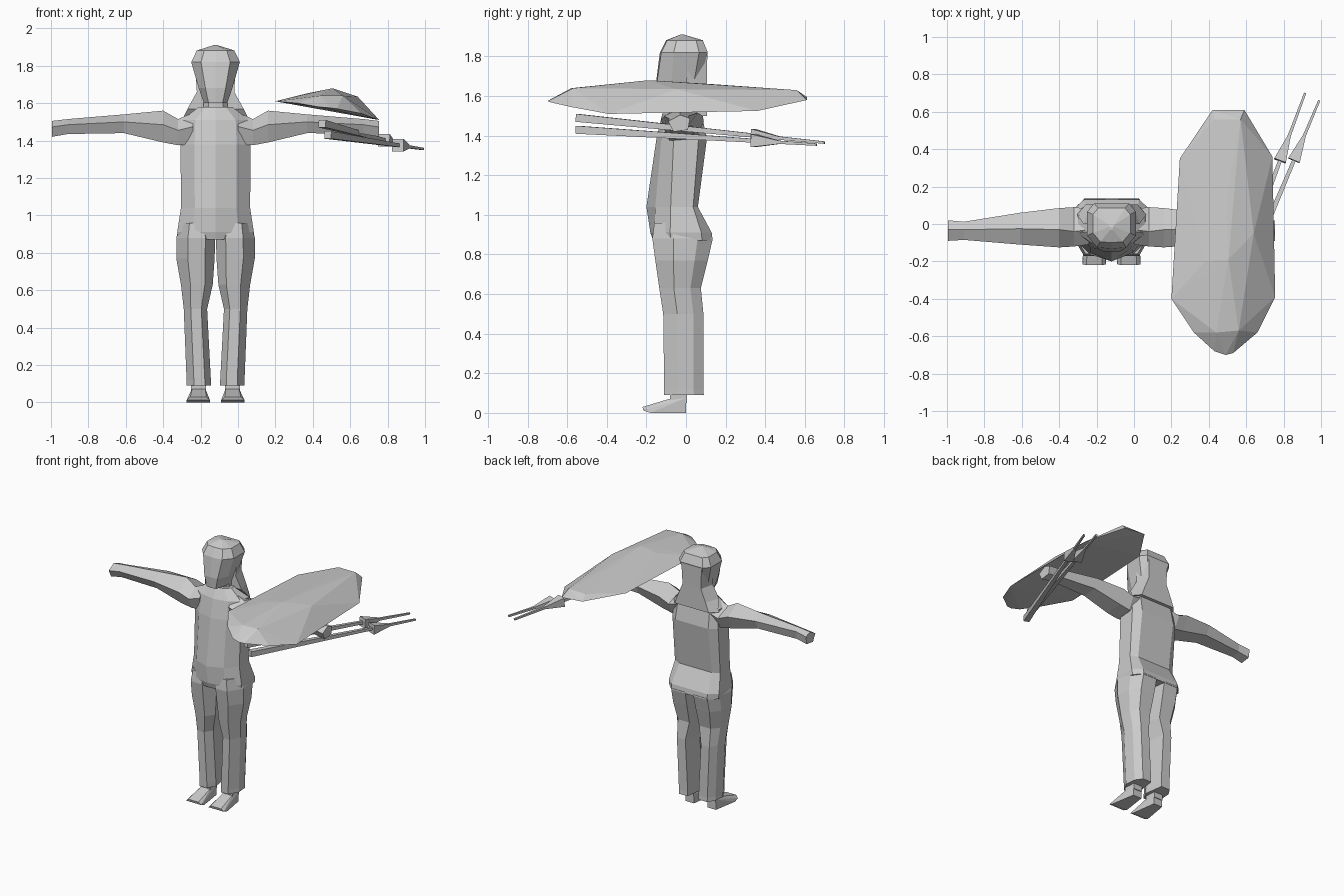
import bpy, bmesh
from mathutils import Vector

CX = -0.12  # body centre line
grey = bpy.data.materials.new("plain grey")
grey.diffuse_color = (0.6, 0.6, 0.6, 1)


def finish(name, bm):
    bmesh.ops.recalc_face_normals(bm, faces=bm.faces)
    me = bpy.data.meshes.new(name)
    bm.to_mesh(me)
    bm.free()
    me.materials.append(grey)
    ob = bpy.data.objects.new(name, me)
    bpy.context.collection.objects.link(ob)
    return ob


def loft(name, rings):
    """Skin a list of rings with equal point counts and cap both ends."""
    bm = bmesh.new()
    rows = [[bm.verts.new(p) for p in r] for r in rings]
    n = len(rows[0])
    for a, b in zip(rows, rows[1:]):
        for i in range(n):
            j = (i + 1) % n
            bm.faces.new((a[i], a[j], b[j], b[i]))
    bm.faces.new(rows[0])
    bm.faces.new(rows[-1])
    return finish(name, bm)


def hull(name, pts):
    bm = bmesh.new()
    for p in pts:
        bm.verts.new(p)
    bmesh.ops.convex_hull(bm, input=bm.verts)
    return finish(name, bm)


def ridged(z, hw, ridge, front, back, k=0.6):
    """Symmetric section: front ridge, front corners, sides, back corners."""
    half = [(hw * k, front), (hw, front * 0.5), (hw, back * 0.6), (hw * 0.72, back)]
    return ([(CX, ridge, z)] + [(CX + x, y, z) for x, y in half]
            + [(CX - x, y, z) for x, y in reversed(half)])


def oblong(z, x0, x1, y0, y1):
    """Section with bevelled front and square-ish back."""
    w, d = x1 - x0, y1 - y0
    return [(x0 + w * .25, y0, z), (x0 + w * .7, y0, z), (x1, y0 + d * .35, z),
            (x1 - w * .05, y0 + d * .75, z), (x0 + w * .7, y1, z),
            (x0 + w * .15, y1, z), (x0, y0 + d * .3, z)]


# Torso
loft("torso", [ridged(*r) for r in [
    (0.87, 0.200, -0.165, -0.15, 0.135), (0.91, 0.205, -0.18, -0.16, 0.13),
    (1.04, 0.185, -0.20, -0.155, 0.06), (1.38, 0.187, -0.15, -0.125, 0.105),
    (1.51, 0.18, -0.12, -0.10, 0.08), (1.58, 0.09, -0.08, -0.07, 0.06)]])

# Head, neck and hair
loft("head", [ridged(*r) for r in [
    (1.60, 0.062, -0.145, -0.14, 0.02), (1.68, 0.09, -0.15, -0.145, 0.07),
    (1.82, 0.13, -0.132, -0.125, 0.11), (1.882, 0.10, -0.10, -0.095, 0.085),
    (1.91, 0.01, -0.03, -0.03, -0.015)]])
loft("neck", [ridged(z, 0.065, -0.06, -0.055, 0.05) for z in (1.53, 1.68)])
loft("hair", [[(CX - w, a, z), (CX + w, a, z), (CX + w * .75, b, z), (CX - w * .75, b, z)]
              for z, w, a, b in [(1.50, .185, .05, .105), (1.57, .15, .00, .105),
                                 (1.66, .10, .00, .105), (1.82, .11, .02, .108)]])

for s, side in ((1, "left"), (-1, "right")):
    def mx(p):
        return (CX + s * p[0], p[1], p[2])

    # Arm: x offset, y front, y ridge, y back, z bottom, z top
    arm = []
    for x, yf, ym, yb, z0, z1 in [(.12, -.11, -.03, .08, 1.38, 1.55),
                                  (.20, -.12, -.04, .09, 1.375, 1.515),
                                  (.28, -.125, -.03, .085, 1.39, 1.56),
                                  (.49, -.11, -.025, .06, 1.44, 1.54),
                                  (.79, -.085, -.03, .012, 1.435, 1.515),
                                  (.875, -.09, -.03, .02, 1.42, 1.505)]:
        zm = (z0 + z1) / 2
        arm.append([mx(p) for p in [(x, yf, zm + .01), (x, ym, z1), (x, yb, zm + .025),
                                    (x, yb * .5, z0 + .01), (x, yf * .7, z0)]])
    loft(side + "_arm", arm)

    # Trouser leg
    loft(side + "_leg", [[mx(p) for p in oblong(*r)] for r in [
        (0.09, .025, .155, -.11, .09), (0.12, .025, .155, -.11, .088),
        (0.50, .045, .17, -.115, .088), (0.63, .015, .185, -.135, .075),
        (0.77, .005, .21, -.155, .11), (0.88, .002, .21, -.17, .135),
        (0.96, .02, .19, -.16, .09)]])

    # Foot: wedge sole and ankle
    hull(side + "_foot", [mx(p) for p in [
        (.03, -.215, .012), (.155, -.215, .012), (.05, -.22, .03), (.135, -.22, .03),
        (.055, 0, 0), (.125, 0, 0), (.03, -.18, 0), (.155, -.18, 0),
        (.055, -.07, .075), (.125, -.07, .075), (.055, 0, .075), (.125, 0, .075)]])
    loft(side + "_ankle", [[mx(p) for p in [(.05, -.08, z), (.13, -.08, z),
                                            (.125, .005, z), (.055, .005, z)]]
                           for z in (.05, .14)])

# Shield: tilted domed slab
hull("shield", [
    (.42, .61, 1.595), (.59, .61, 1.58), (.74, .36, 1.525), (.755, -.39, 1.51),
    (.66, -.58, 1.545), (.53, -.69, 1.57), (.49, -.70, 1.575), (.43, -.68, 1.58),
    (.32, -.58, 1.60), (.20, -.40, 1.61), (.245, .35, 1.605),
    (.43, .56, 1.63), (.57, .56, 1.63), (.495, .14, 1.66), (.505, -.19, 1.68),
    (.64, -.05, 1.635), (.44, -.58, 1.64), (.56, -.57, 1.64), (.38, -.2, 1.655)])

# Two tapered spears with barbed heads
for i, (a, b) in enumerate((((.45, -.55, 1.49), (.915, .70, 1.365)),
                            ((.48, -.55, 1.43), (.99, .66, 1.355)))):
    a, b = Vector(a), Vector(b)
    d = (b - a).normalized()
    u = d.cross(Vector((0, 0, 1))).normalized()
    v = u.cross(d)

    def square(p, r):
        return [p + u * r * c + v * r * e for c, e in ((-1, -1), (1, -1), (1, 1), (-1, 1))]

    loft("spear_shaft_%d" % (i + 1), [square(a, .02), square(b, .006)])
    base = a.lerp(b, .71 if i == 0 else .735)
    loft("spear_head_%d" % (i + 1), [square(base, .033), square(base + d * .14, .009)])
